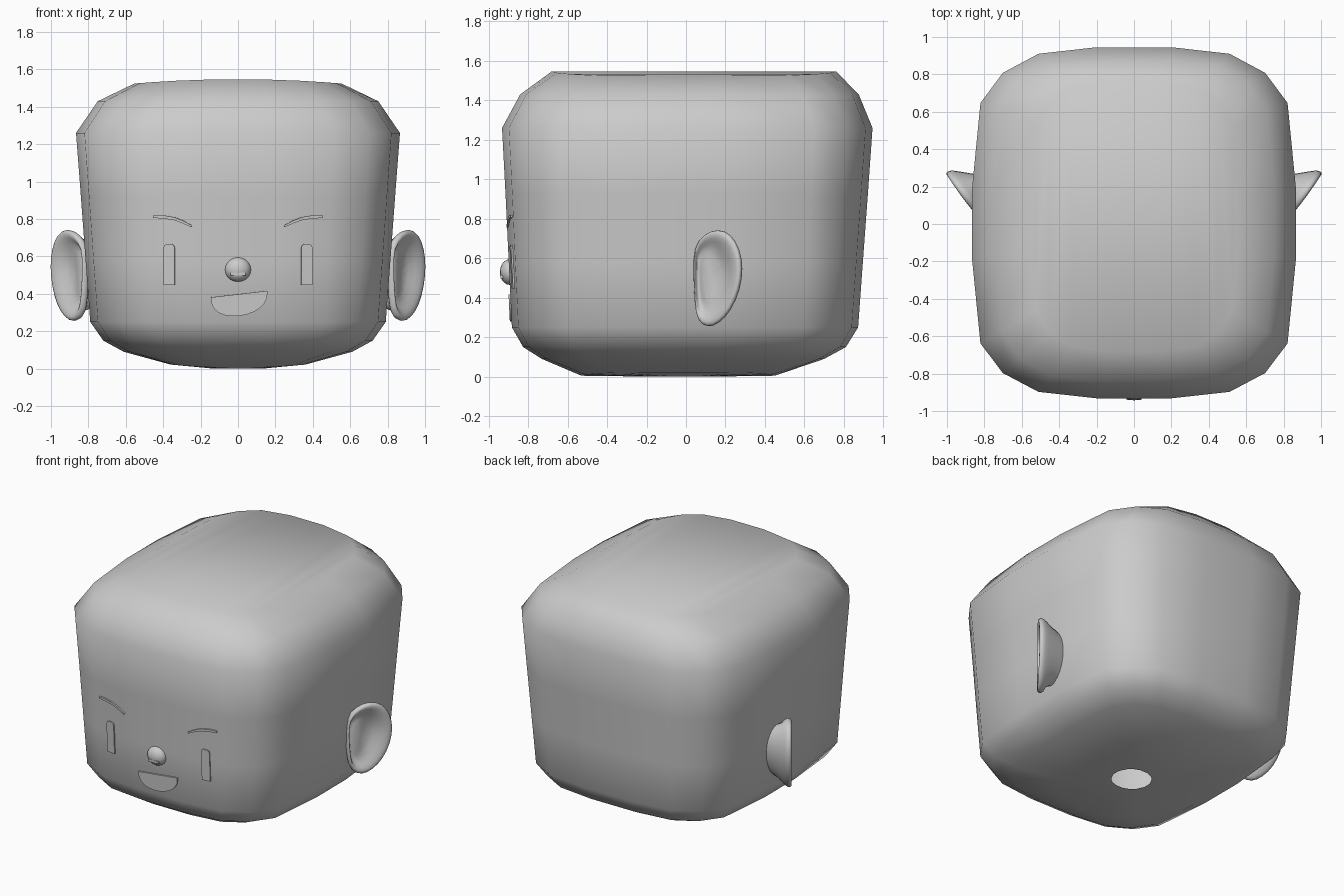
import bpy, bmesh, math
from mathutils import Vector
from mathutils.bvhtree import BVHTree

if "Cube" in bpy.data.objects:
    bpy.data.objects.remove(bpy.data.objects["Cube"])


def finish(name, bm, mirror=False, thick=0, subsurf=0):
    bmesh.ops.recalc_face_normals(bm, faces=bm.faces)
    for f in bm.faces:
        f.smooth = True
    me = bpy.data.meshes.new(name)
    bm.to_mesh(me)
    ob = bpy.data.objects.new(name, me)
    bpy.context.collection.objects.link(ob)
    if thick:
        for p in me.polygons:
            p.use_smooth = False
        m = ob.modifiers.new("thickness", 'SOLIDIFY')
        m.thickness = thick
        m.offset = 0
    if mirror:
        m = ob.modifiers.new("mirror", 'MIRROR')
        m.use_mirror_merge = False
    if subsurf:
        m = ob.modifiers.new("smooth", 'SUBSURF')
        m.levels = m.render_levels = subsurf
    return ob


def loft(bm, rings):
    loops = [[bm.verts.new(p) for p in r] for r in rings]
    n = len(loops[0])
    for a, b in zip(loops, loops[1:]):
        for i in range(n):
            j = (i + 1) % n
            bm.faces.new((a[i], a[j], b[j], b[i]))
    return loops


# Head: one rounded-square section lofted through horizontal rings
QUARTER = [(.231, 1), (.59, .963), (.81, .855), (.948, .685), (1, .2)]
SECTION = QUARTER + [(x, -y) for x, y in reversed(QUARTER)]
SECTION += [(-x, y) for x, y in reversed(SECTION)]


def head_ring(z, w, front, back, bulge=0):
    return [(x * w, y * (back if y > 0 else front), z + bulge * (1 - x * x))
            for x, y in SECTION]


hole = []
for x, y in SECTION:
    a = math.atan2(y, x)
    hole.append((.13 * math.cos(a), -.025 + .125 * math.sin(a), .0))

bm = bmesh.new()
loops = loft(bm, [
    hole,
    head_ring(.022, .36, .53, .45, -.018),
    head_ring(.09, .61, .73, .70),
    head_ring(.15, .72, .825, .81),
    head_ring(.25, .79, .882, .872),
    head_ring(.58, .815, .898, .896),
    head_ring(.92, .84, .914, .921),
    head_ring(1.26, .866, .932, .945),
    head_ring(1.43, .75, .84, .875),
    head_ring(1.524, .555, .68, .76, .024),
])
# Crown closed with strips running front to back
top = loops[-1]
for i in range(4):
    bm.faces.new((top[i], top[i + 1], top[8 - i], top[9 - i]))
    bm.faces.new((top[19 - i], top[18 - i], top[11 + i], top[10 + i]))
bm.faces.new((top[0], top[9], top[10], top[19]))
face_tree = BVHTree.FromBMesh(bm)
finish("head", bm)


def on_face(x, z, lift=.004):
    hit = face_tree.ray_cast(Vector((x, -3, z)), Vector((0, 1, 0)))[0]
    return (x, hit.y - lift, z)


# Thin face details: strip between an upper and a lower line on the face
def face_strip(name, upper, lower, mirror=False):
    bm = bmesh.new()
    u = [bm.verts.new(on_face(*p)) for p in upper]
    l = [bm.verts.new(on_face(*p)) for p in lower]
    for i in range(len(u) - 1):
        bm.faces.new((u[i], u[i + 1], l[i + 1], l[i]))
    bmesh.ops.remove_doubles(bm, verts=bm.verts, dist=.0005)
    return finish(name, bm, mirror, thick=.01)


face_strip("eyes",
           [(.338, .645), (.343, .66), (.355, .667), (.381, .667), (.393, .66), (.398, .645)],
           [(x, .447) for x in (.338, .343, .355, .381, .393, .398)], True)

face_strip("eyebrows",
           [(.245, .765), (.29, .79), (.34, .81), (.40, .82), (.455, .82)],
           [(.25, .757), (.295, .777), (.345, .795), (.40, .803), (.455, .806)], True)

# Smiling mouth: slanted top edge, rounded lower lip
upper, lower = [], []
for i in range(13):
    a = math.pi * (1 - i / 12)
    x = .007 + .152 * math.cos(a)
    z = .397 + .115 * (x - .007)
    upper.append((x, z + .002))
    lower.append((x, z - .115 * math.sin(a) ** .8 if 0 < i < 12 else z))
face_strip("mouth", upper, lower)

# Nose bump and the small mark beneath it
bm = bmesh.new()
bmesh.ops.create_uvsphere(bm, u_segments=16, v_segments=10, radius=1)
for v in bm.verts:
    v.co = Vector((v.co.x * .07, v.co.y * .05 - .893, v.co.z * .065 + .53))
finish("nose", bm)

bm = bmesh.new()
bmesh.ops.create_cube(bm, size=1)
for v in bm.verts:
    v.co = Vector((v.co.x * .08, v.co.y * .03 - .925, v.co.z * .016 + .506))
finish("nose_mark", bm, thick=.001)

# Ears: outline in side view, lofted from the head over the rim into the bowl
OUTLINE = [(.035, .66), (.09, .725), (.16, .75), (.225, .722), (.27, .645),
           (.285, .55), (.27, .44), (.225, .335), (.165, .27), (.105, .247),
           (.055, .28), (.04, .37), (.035, .52)]


def ear_ring(scale, lift, shift=0.0, flat=None):
    ring = []
    for y, z in OUTLINE:
        x = .835 + .172 * max(0, (y - .035) / .25) ** .85
        y = .14 + (y - .14) * scale + shift
        z = .51 + (z - .51) * scale
        ring.append((x + lift if flat is None else flat, y, z))
    return ring


bm = bmesh.new()
loops = loft(bm, [
    ear_ring(.72, 0, .01, flat=.76),
    ear_ring(.78, 0, .015, flat=.835),
    ear_ring(.95, -.05, .012),
    ear_ring(1.02, -.022, .004),
    ear_ring(.98, .003),
    ear_ring(.84, -.005, -.006),
    ear_ring(.66, -.045, -.008),
    ear_ring(.42, 0, -.015, flat=.86),
])
bm.faces.new(loops[-1])
finish("ears", bm, True, subsurf=1)
